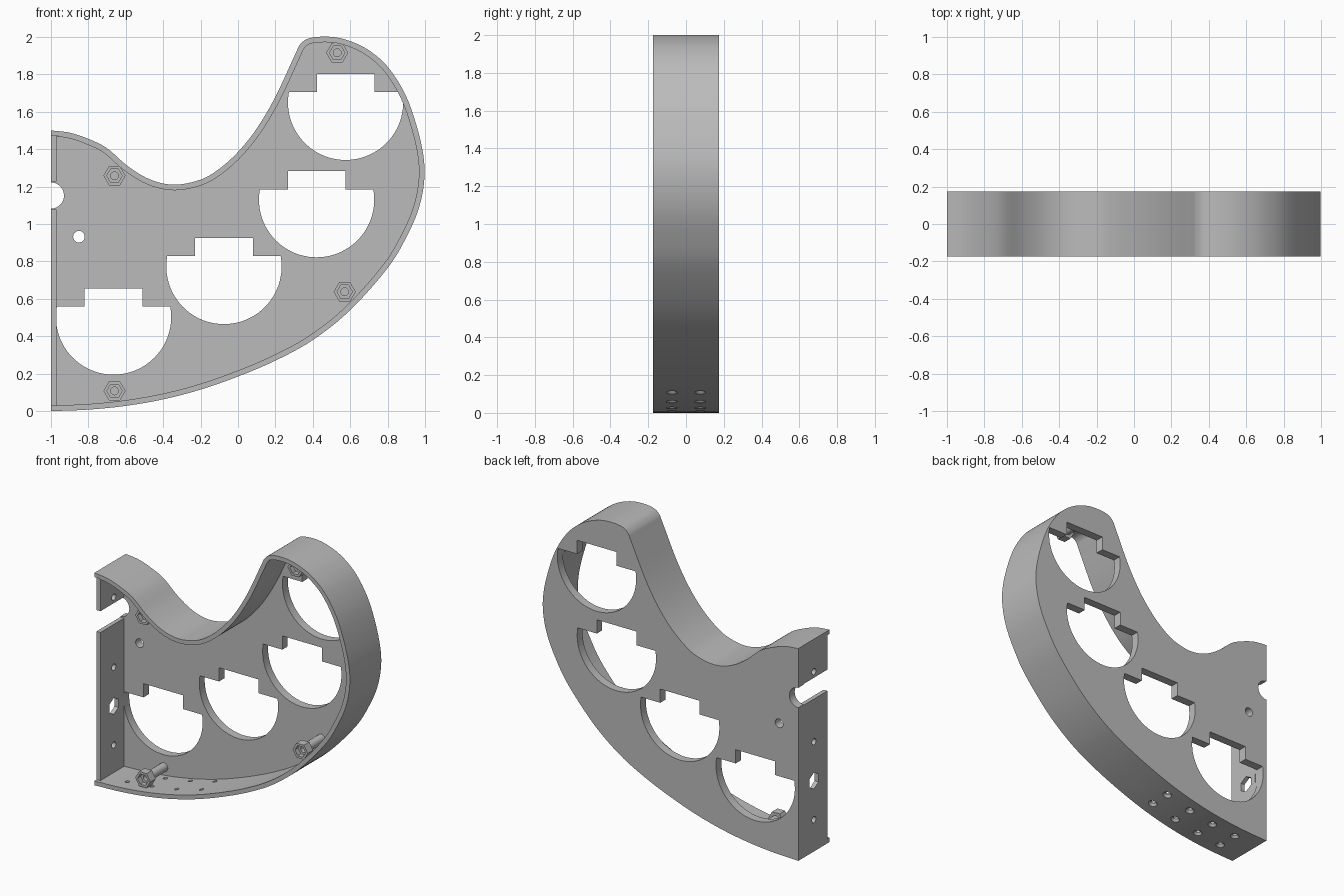
import bpy, math
from mathutils import Vector

if "Cube" in bpy.data.objects:
    bpy.data.objects.remove(bpy.data.objects["Cube"], do_unlink=True)

grey = bpy.data.materials.new("plain grey")
grey.use_nodes = True
COLOUR = (0.5, 0.5, 0.5, 1)
grey.diffuse_color = COLOUR
grey.node_tree.nodes["Principled BSDF"].inputs["Base Color"].default_value = COLOUR


def loft(name, rings):
    """Solid through matching rings of points, capped at both ends."""
    n = len(rings[0])
    faces = [tuple(range(n)), tuple(reversed(range((len(rings) - 1) * n, len(rings) * n)))]
    for r in range(len(rings) - 1):
        for i in range(n):
            j = (i + 1) % n
            faces.append((r * n + j, r * n + i, (r + 1) * n + i, (r + 1) * n + j))
    mesh = bpy.data.meshes.new(name)
    mesh.from_pydata([p for ring in rings for p in ring], [], faces)
    mesh.materials.append(grey)
    obj = bpy.data.objects.new(name, mesh)
    bpy.context.collection.objects.link(obj)
    bpy.context.view_layer.objects.active = obj
    obj.select_set(True)
    bpy.ops.object.mode_set(mode='EDIT')
    bpy.ops.mesh.select_all(action='SELECT')
    bpy.ops.mesh.normals_make_consistent(inside=False)
    bpy.ops.object.mode_set(mode='OBJECT')
    obj.select_set(False)
    return obj


def prism(name, outline, y0, y1):
    return loft(name, [[(x, y, z) for x, z in outline] for y in (y0, y1)])


def ngon(cx, cz, r, n, turn=0.0):
    return [(cx + r * math.cos(turn + math.tau * i / n),
             cz + r * math.sin(turn + math.tau * i / n)) for i in range(n)]


def rect(x0, x1, z0, z1):
    return [(x0, z0), (x1, z0), (x1, z1), (x0, z1)]


def cut(target, cutter):
    mod = target.modifiers.new("cut", 'BOOLEAN')
    mod.operation, mod.solver, mod.object = 'DIFFERENCE', 'EXACT', cutter
    bpy.context.view_layer.objects.active = target
    bpy.ops.object.modifier_apply(modifier=mod.name)
    bpy.data.objects.remove(cutter, do_unlink=True)


def smooth(obj):
    bpy.ops.object.select_all(action='DESELECT')
    obj.select_set(True)
    bpy.context.view_layer.objects.active = obj
    bpy.ops.object.shade_smooth_by_angle(angle=math.radians(30))


def spline(pts, steps=6):
    """Smooth path through the points."""
    p = [Vector(q) for q in pts]
    p = [p[0] * 2 - p[1]] + p + [p[-1] * 2 - p[-2]]
    out = []
    for a, b, c, d in zip(p, p[1:], p[2:], p[3:]):
        for k in range(steps):
            t = k / steps
            out.append(0.5 * (2 * b + (c - a) * t + (2 * a - 5 * b + 4 * c - d) * t ** 2
                              + (3 * b - a - 3 * c + d) * t ** 3))
    return out + [p[-2]]


FRONT, BACK, PLATE, RIM = -0.175, 0.175, 0.115, 0.03

# Outline, clockwise from the upper left corner
path = spline([(-1, 1.5), (-.9, 1.488), (-.8, 1.455), (-.7, 1.405), (-.59, 1.31), (-.47, 1.238),
               (-.34, 1.21), (-.2, 1.237), (-.1, 1.295), (0, 1.385), (.1, 1.51), (.2, 1.68),
               (.3, 1.895), (.335, 1.963), (.39, 1.995), (.5, 2), (.6, 1.977), (.7, 1.928),
               (.8, 1.84), (.89, 1.7), (.95, 1.54), (.99, 1.37), (.995, 1.23), (.965, 1.08),
               (.9, .93), (.8, .765), (.6, .54), (.4, .38), (.2, .27), (0, .185),
               (-.2, .115), (-.4, .063), (-.6, .028), (-.8, .008), (-1, 0)])

# Inner outline, one rim thickness inside
inner = []
for i, p in enumerate(path):
    t = (path[min(i + 1, len(path) - 1)] - path[max(i - 1, 0)]).normalized()
    inner.append(p + Vector((t.y, -t.x)) * RIM)
wall_x = -1 + RIM
room = [(p.x, p.y) for p in inner if p.x > wall_x + 0.005]
room = [(wall_x, inner[0].y - 0.002)] + room + [(wall_x, inner[-1].y + 0.001)]

# Hollow body, open at the front
body = prism("shelf_body", [tuple(p) for p in path], FRONT, BACK)
cut(body, prism("room_cutter", room, FRONT - 0.1, PLATE))
cut(body, prism("lip_cutter", rect(-1.1, wall_x + 0.01, RIM, 1.5 - RIM), FRONT - 0.1, FRONT + 0.025))

# Round openings with a flat top and a tab
R, FLAT, TAB, TAB_W = 0.308, 0.055, 0.152, 0.154
for cx, cz in [(-.665, .503), (-.075, .773), (.42, 1.13), (.575, 1.65)]:
    a0 = math.pi - math.asin(FLAT / R)
    sweep = math.tau - 2 * (math.pi / 2 - math.asin(FLAT / R))
    arc = [(cx + R * math.cos(a0 + sweep * i / 48), cz + R * math.sin(a0 + sweep * i / 48))
           for i in range(49)]
    tab = [(cx + sx * TAB_W, cz + h) for sx, h in ((1, FLAT), (1, TAB), (-1, TAB), (-1, FLAT))]
    cut(body, prism("opening_cutter", arc + tab, PLATE - 0.02, BACK + 0.1))

# Cable hole and side notch
cut(body, prism("hole_cutter", ngon(-.85, .932, .031, 24), PLATE - 0.05, BACK + 0.1))
cut(body, prism("notch_cutter", ngon(-1, 1.152, .07, 40), -0.3, 0.3))
cut(body, prism("slot_cutter", rect(-1.1, wall_x + .002, 1.077, 1.227), -0.3, PLATE - .001))

# Fixing holes and hexagonal hole in the side wall
for z, r, n in [(.225, .022, 20), (.5, .058, 6), (.775, .022, 20), (1.27, .022, 20)]:
    ring = ngon(0, z, r, n, math.pi / 2)
    cut(body, loft("side_cutter", [[(x, y, h) for y, h in ring] for x in (-1.1, -.9)]))

# Countersunk holes through the lower rim
for x in (-.81, -.615, -.42, -.225):
    i = min(range(len(path)), key=lambda k: abs(path[k].x - x) + (path[k].y > 0.5) * 9)
    t = (path[i - 1] - path[i + 1]).normalized()
    base = path[i] + t * ((x - path[i].x) / t.x)
    up = Vector((-t.y, t.x))
    for y in (-.075, .075):
        rings = []
        for depth, r in ((-.01, .03), (.001, .03), (.016, .015), (.06, .015)):
            ring = []
            for u, v in ngon(0, 0, r, 20):
                q = base + t * u + up * depth
                ring.append((q.x, y + v, q.y))
            rings.append(ring)
        cut(body, loft("countersink_cutter", rings))
smooth(body)

# Standoffs: round stem with a hexagonal socket head
for k, (x, z) in enumerate([(.53, 1.915), (-.66, 1.258), (.57, .638), (-.66, .108)], 1):
    stem = prism(f"standoff_stem_{k}", ngon(x, z, .031, 24), -.07, PLATE + .01)
    head = prism(f"standoff_head_{k}", ngon(x, z, .059, 6), -.12, -.06)
    cut(head, prism("socket_cutter", ngon(x, z, .041, 6), -.2, -.085))
    for part in (head, stem):
        cut(part, prism("bore_cutter", ngon(x, z, .021, 20), -.2, .05))
        smooth(part)
